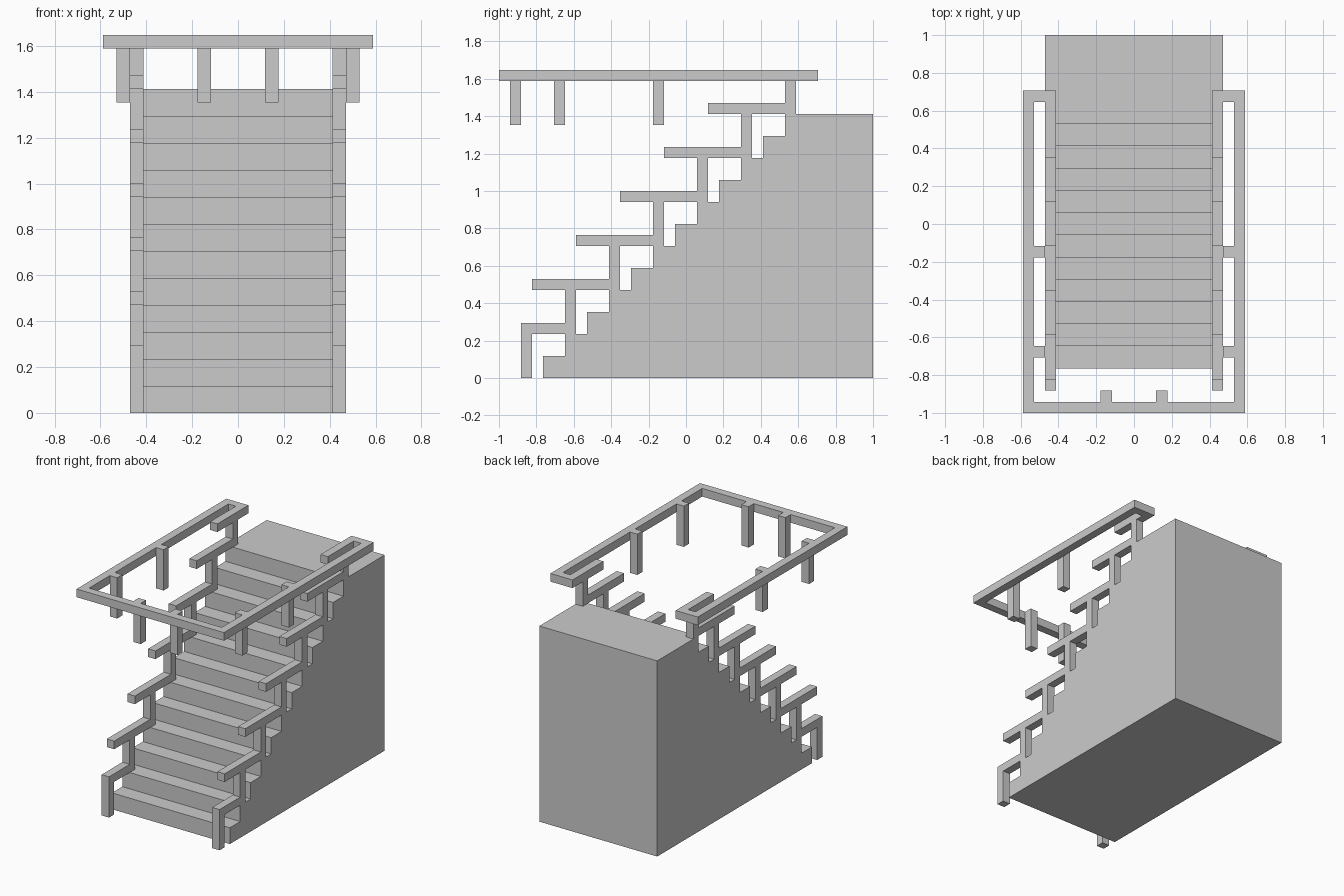
import bpy, bmesh

if "Cube" in bpy.data.objects:
    bpy.data.objects.remove(bpy.data.objects["Cube"])

U = 1 / 17  # the whole model sits on this block grid


def prism(name, outline, low, high, plane):
    """Extrude a closed outline (grid units) along x ("yz") or z ("xy")."""
    bm = bmesh.new()
    if plane == "yz":
        verts = [bm.verts.new((low * U, a * U, b * U)) for a, b in outline]
        move = ((high - low) * U, 0, 0)
    else:
        verts = [bm.verts.new((a * U, b * U, low * U)) for a, b in outline]
        move = (0, 0, (high - low) * U)
    face = bm.faces.new(verts)
    ext = bmesh.ops.extrude_face_region(bm, geom=[face], use_keep_orig=True)
    new = [g for g in ext["geom"] if isinstance(g, bmesh.types.BMVert)]
    bmesh.ops.translate(bm, verts=new, vec=move)
    bmesh.ops.recalc_face_normals(bm, faces=bm.faces)
    mesh = bpy.data.meshes.new(name)
    bm.to_mesh(mesh)
    bm.free()
    obj = bpy.data.objects.new(name, mesh)
    bpy.context.collection.objects.link(obj)
    return obj


# Solid stair block with twelve steps and a landing
steps = [(17, 0), (-13, 0)]
for i in range(12):
    y, z = -13 + 2 * i, 2 * (i + 1)
    steps += [(y, z), (y + 2, z)]
steps[-1] = (17, 24)
prism("staircase", steps, -8, 8, "yz")

# Stepped handrails: back edge going up, then front edge coming down
back, front = [(-15, 0), (-14, 0), (-14, 4)], []
for k in range(6):
    p, z = -11 + 4 * k, 4 + 4 * k
    top = min(z + 4, 27)
    start = -15 if k == 0 else p - 7
    back += [(p + 1, z), (p + 1, top)]
    front = [(p, top), (p, z + 1), (start, z + 1)] + \
            ([(start, z)] if k else []) + front
for side, x in (("left", -8), ("right", 7)):
    prism(side + "_handrail", back + front, x, x + 1, "yz")

# Overhead rail: right half outline, mirrored into one loop
half = [(10, -17), (10, 12), (7, 12), (7, 6), (8, 6), (8, 11), (9, 11),
        (9, -2), (8, -2), (8, -3), (9, -3), (9, -11), (8, -11), (8, -12),
        (9, -12), (9, -16), (3, -16), (3, -15), (2, -15), (2, -16)]
loop = half + [(-x, y) for x, y in reversed(half)]
prism("upper_rail", loop, 27, 28, "xy")

# Short posts hanging below the overhead rail
for x, y in ((2, -16), (8, -12), (8, -3)):
    for side, x0 in (("left", -x - 1), ("right", x)):
        square = [(x0, y), (x0 + 1, y), (x0 + 1, y + 1), (x0, y + 1)]
        prism(side + "_hanging_post", square, 23, 27, "xy")
